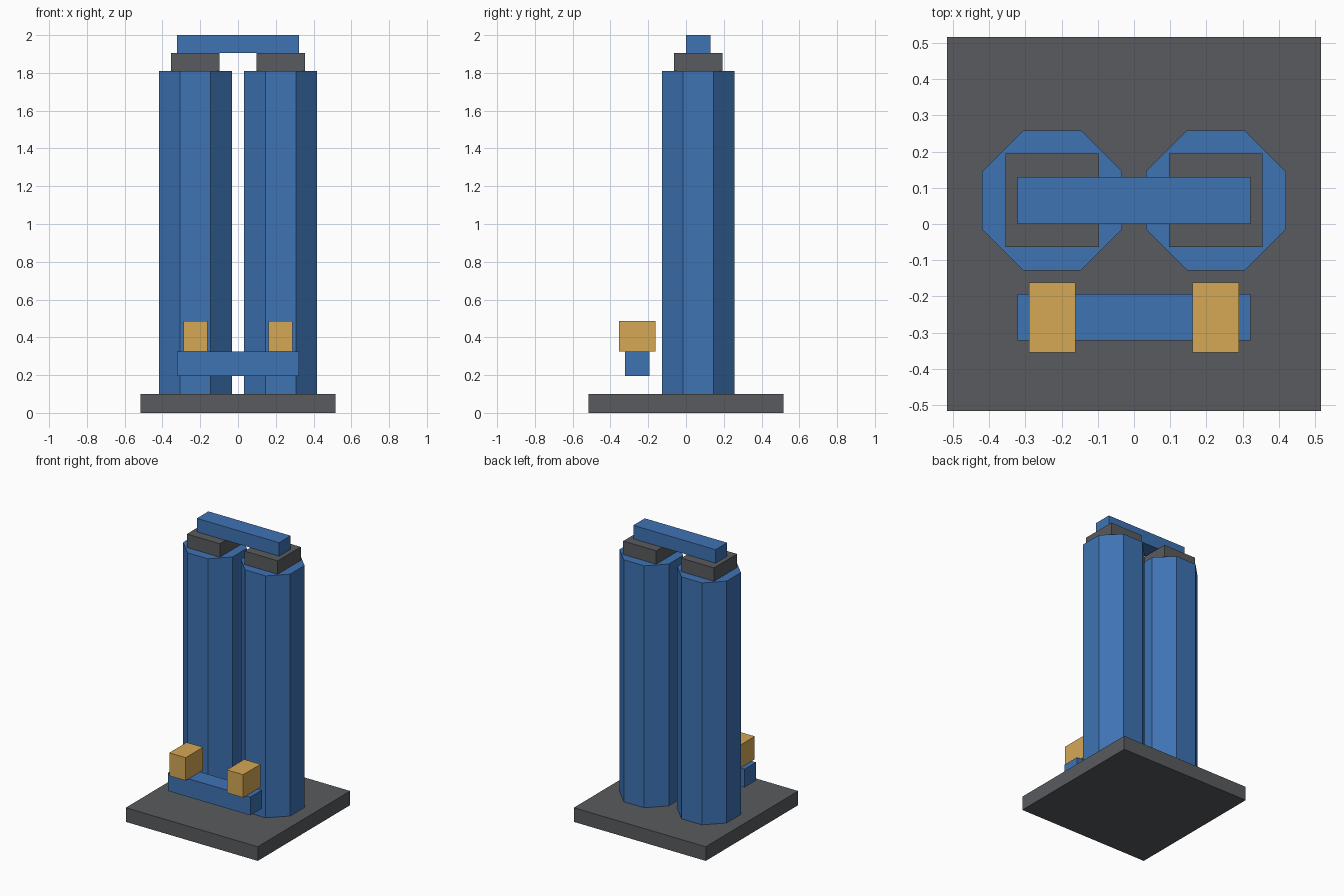
import bpy
import bmesh
import math
from mathutils import Matrix

cube = bpy.data.objects.get("Cube")
if cube:
    bpy.data.objects.remove(cube, do_unlink=True)


def material(name, rgb):
    """Flat material from 0-255 sRGB values."""
    lin = [((c / 255 + 0.055) / 1.055) ** 2.4 for c in rgb] + [1.0]
    m = bpy.data.materials.new(name)
    m.use_nodes = True
    m.diffuse_color = lin
    m.node_tree.nodes["Principled BSDF"].inputs["Base Color"].default_value = lin
    return m


blue = material("blue", (62, 115, 180))
grey = material("dark grey", (88, 91, 94))
gold = material("gold", (213, 168, 85))


def finish(name, bm, mat):
    mesh = bpy.data.meshes.new(name)
    bm.to_mesh(mesh)
    bm.free()
    mesh.materials.append(mat)
    obj = bpy.data.objects.new(name, mesh)
    bpy.context.collection.objects.link(obj)


def box(name, x, y, z, mat):
    """Box spanning the given (min, max) ranges."""
    bm = bmesh.new()
    centre = [(a + b) / 2 for a, b in (x, y, z)]
    size = [b - a for a, b in (x, y, z)]
    bmesh.ops.create_cube(bm, size=1, matrix=Matrix.LocRotScale(centre, None, size))
    finish(name, bm, mat)


def octagon_column(name, x, y, z, apothem, mat):
    """Upright octagonal prism with flat sides facing the axes."""
    bm = bmesh.new()
    radius = apothem / math.cos(math.pi / 8)
    place = Matrix.Translation((x, y, sum(z) / 2)) @ Matrix.Rotation(math.pi / 8, 4, 'Z')
    bmesh.ops.create_cone(bm, cap_ends=True, segments=8, radius1=radius,
                          radius2=radius, depth=z[1] - z[0], matrix=place)
    finish(name, bm, mat)


# Base slab
box("base", (-0.516, 0.516), (-0.516, 0.516), (0, 0.1), grey)

# Twin towers with roof blocks, and the gold blocks in front of them
for side, s in (("left", 1), ("right", -1)):
    cx = s * 0.226
    octagon_column(side + "_tower", cx, 0.065, (0.1, 1.81), 0.193, blue)
    box(side + "_roof_block", (cx - 0.129, cx + 0.129), (-0.064, 0.194), (1.81, 1.905), grey)
    gx = s * 0.225
    box(side + "_gold_block", (gx - 0.064, gx + 0.064), (-0.355, -0.161), (0.325, 0.487), gold)

# Bars joining the two sides
box("roof_bar", (-0.322, 0.322), (0.0, 0.129), (1.905, 2.0), blue)
box("front_bar", (-0.322, 0.322), (-0.322, -0.193), (0.196, 0.325), blue)
